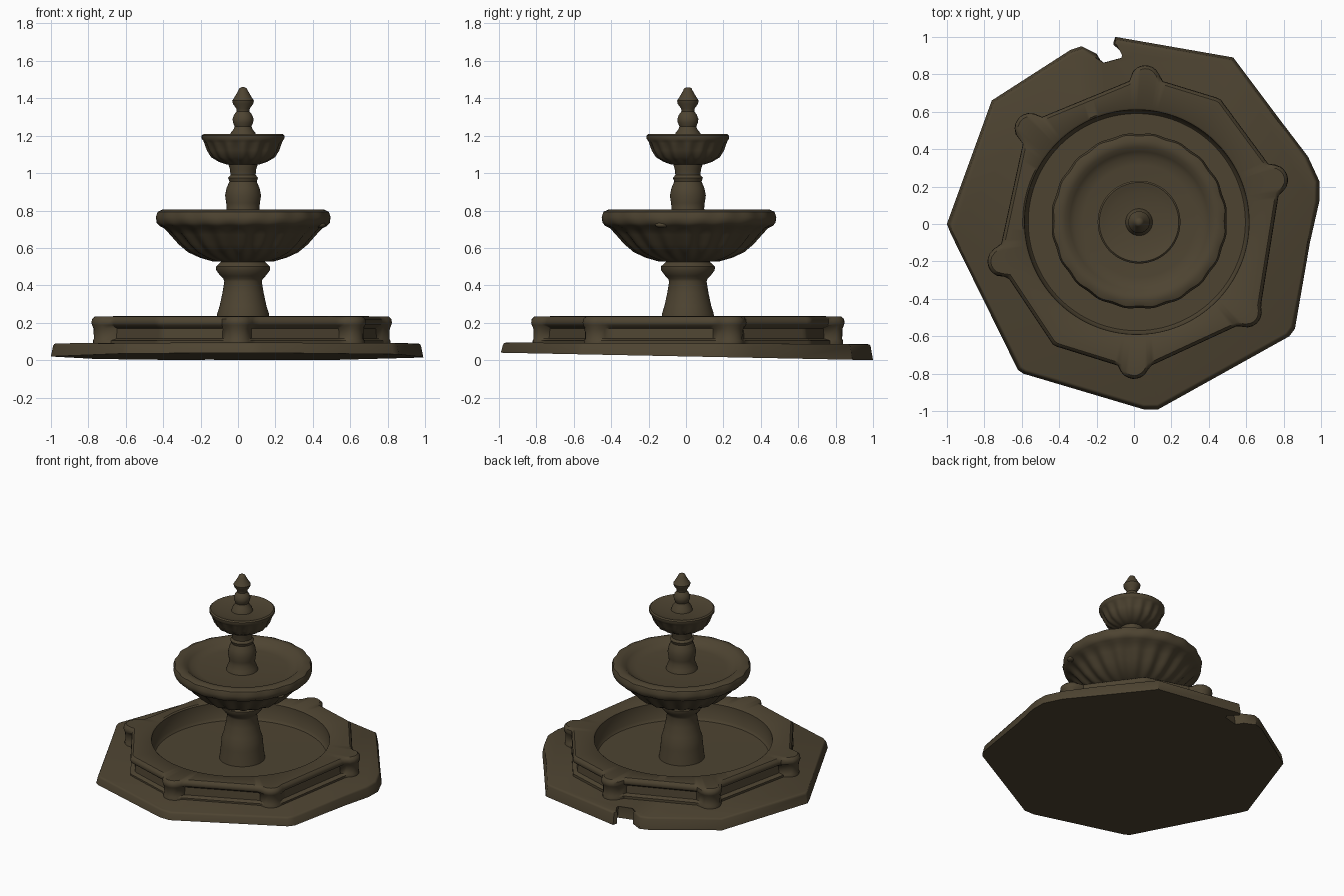
import bpy, bmesh, math
from mathutils import Vector

TAU = 2 * math.pi
stone = bpy.data.materials.new("dark weathered stone")
stone.diffuse_color = (0.075, 0.057, 0.031, 1)


def finish(bm, name, angle=35):
    bmesh.ops.recalc_face_normals(bm, faces=bm.faces)
    me = bpy.data.meshes.new(name)
    bm.to_mesh(me)
    bm.free()
    ob = bpy.data.objects.new(name, me)
    bpy.context.collection.objects.link(ob)
    me.materials.append(stone)
    bpy.ops.object.select_all(action='DESELECT')
    bpy.context.view_layer.objects.active = ob
    ob.select_set(True)
    bpy.ops.object.shade_smooth_by_angle(angle=math.radians(angle))
    return ob


def loft(name, rows, centre, n, angle=35):
    """Stack rings; each row is (radius function of angle, z). Ends are capped."""
    bm = bmesh.new()
    rings = []
    for rad, z in rows:
        ring = []
        for i in range(n):
            t = TAU * i / n
            r = rad(t)
            ring.append(bm.verts.new((centre[0] + r * math.cos(t), centre[1] + r * math.sin(t), z)))
        rings.append(ring)
    for a, b in zip(rings, rings[1:]):
        for i in range(n):
            j = (i + 1) % n
            bm.faces.new((a[i], a[j], b[j], b[i]))
    bm.faces.new(rings[0])
    bm.faces.new(rings[-1])
    return finish(bm, name, angle)


def lathe(name, profile, centre=(0.027, 0.01), n=48, lobes=0, angle=40):
    """Profile rows are (radius, z) or (radius, z, flute depth)."""
    def row(r, z, amp=0):
        return (lambda t: r + amp * math.cos(lobes * t), z)
    return loft(name, [row(*p) for p in profile], centre, n, angle)


# Base slab: irregular broken octagon with a notch at the back, sloping underside
outline = [(-1, 0), (-0.98, -0.05), (-0.62, -0.78), (-0.59, -0.8), (0.05, -0.99), (0.13, -0.99),
           (0.83, -0.6), (0.86, -0.56), (0.94, -0.1), (0.99, 0.12), (0.99, 0.23), (0.93, 0.36),
           (0.77, 0.57), (0.53, 0.89), (-0.1, 1.0), (-0.11, 0.97), (-0.05, 0.92), (-0.06, 0.89),
           (-0.17, 0.86), (-0.2, 0.91), (-0.28, 0.95), (-0.34, 0.93), (-0.76, 0.66)]
bm = bmesh.new()
low = [bm.verts.new((x, y, 0.02 - 0.02 * y)) for x, y in outline]
high = [bm.verts.new((x * 0.985, y * 0.985, 0.09 - 0.004 * y)) for x, y in outline]
for i in range(len(outline)):
    j = (i + 1) % len(outline)
    bm.faces.new((low[i], low[j], high[j], high[i]))
bm.faces.new(low)
top = bm.faces.new(high)
bmesh.ops.bevel(bm, geom=list(top.edges), offset=0.012, segments=2, affect='EDGES', profile=0.5)
finish(bm, "base_slab", 40)

# Basin wall: octagon with six round corner posts and a round pool cut inside
C = Vector((0.015, 0.01))
corners = [Vector(p) - C for p in [(0.05, 0.795), (0.46, 0.67), (0.785, 0.23), (0.67, -0.49),
                                   (0.02, -0.79), (-0.43, -0.65), (-0.73, -0.2), (-0.57, 0.54)]]
posts = [Vector(p) - C for p in [(0.06, 0.765), (0.74, 0.235), (0.6, -0.47), (0, -0.745),
                                 (-0.7, -0.2), (-0.555, 0.51)]]


def wall(inset, post_r):
    def rad(t):
        d = Vector((math.cos(t), math.sin(t)))
        best = 9
        for a, b in zip(corners, corners[1:] + corners[:1]):
            e = b - a
            nrm = Vector((-e.y, e.x)).normalized()
            if nrm.dot(a) < 0:
                nrm = -nrm
            if nrm.dot(d) > 0.05:
                best = min(best, (nrm.dot(a) - inset) / nrm.dot(d))
        for p in posts:
            along = p.dot(d)
            disc = along * along - p.length_squared + post_r ** 2
            if along > 0 and disc > 0:
                best = max(best, along + math.sqrt(disc))
        return best
    return rad


def circle(r):
    return lambda t: r


loft("basin_wall", [(wall(0, 0.075), 0.07), (wall(0, 0.075), 0.105), (wall(0.03, 0.07), 0.115),
                    (wall(0.035, 0.072), 0.17), (wall(0.005, 0.08), 0.188), (wall(0, 0.083), 0.2),
                    (wall(0.003, 0.08), 0.22), (wall(0.018, 0.065), 0.234), (circle(0.61), 0.236),
                    (circle(0.6), 0.228), (circle(0.595), 0.12), (circle(0.58), 0.1),
                    (circle(0.1), 0.098)], C, 240, 40)

# Lower pedestal
lathe("lower_pedestal", [(0.155, 0.09), (0.15, 0.13), (0.142, 0.2), (0.138, 0.25), (0.125, 0.29),
                         (0.11, 0.36), (0.1, 0.42), (0.105, 0.435), (0.12, 0.45), (0.143, 0.48),
                         (0.145, 0.5), (0.118, 0.525), (0.118, 0.56)])

# Large fluted bowl with rolled rim and shallow dish
lathe("large_bowl", [(0.1, 0.53), (0.16, 0.528, 0.003), (0.225, 0.548, 0.007), (0.285, 0.577, 0.01),
                     (0.335, 0.62, 0.011), (0.38, 0.67, 0.01), (0.415, 0.705, 0.007),
                     (0.445, 0.718, 0.003), (0.463, 0.735), (0.468, 0.765, -0.003),
                     (0.458, 0.793, -0.004), (0.43, 0.806), (0.395, 0.8), (0.37, 0.78),
                     (0.345, 0.764), (0.3, 0.757), (0.08, 0.755)], (0.028, 0.016), 160, 20)

# Worn spill lip on the right of the rim
bm = bmesh.new()
bmesh.ops.create_icosphere(bm, subdivisions=3, radius=1)
for v in bm.verts:
    v.co = Vector((0.44 + 0.028 * v.co.x, -0.13 + 0.035 * v.co.y, 0.723 + 0.016 * v.co.z))
finish(bm, "spill_lip")

# Upper baluster
lathe("upper_baluster", [(0.11, 0.745), (0.1, 0.78), (0.087, 0.81), (0.09, 0.84), (0.096, 0.88),
                         (0.088, 0.92), (0.073, 0.955), (0.08, 0.975), (0.067, 0.99), (0.07, 1.02),
                         (0.078, 1.045), (0.08, 1.08)])

# Small fluted bowl
lathe("small_bowl", [(0.06, 1.045), (0.085, 1.045), (0.125, 1.06, 0.004), (0.165, 1.085, 0.006),
                     (0.187, 1.12, 0.006), (0.203, 1.16, 0.004), (0.212, 1.172), (0.221, 1.185),
                     (0.221, 1.2), (0.212, 1.208), (0.195, 1.204), (0.16, 1.193), (0.05, 1.19)],
      n=128, lobes=16)

# Finial
lathe("finial", [(0.075, 1.18), (0.066, 1.215), (0.05, 1.235), (0.045, 1.25), (0.054, 1.27),
                 (0.056, 1.29), (0.048, 1.312), (0.034, 1.33), (0.036, 1.345), (0.054, 1.37),
                 (0.058, 1.387), (0.042, 1.412), (0.026, 1.44), (0.02, 1.453), (0.008, 1.459)], n=32)
